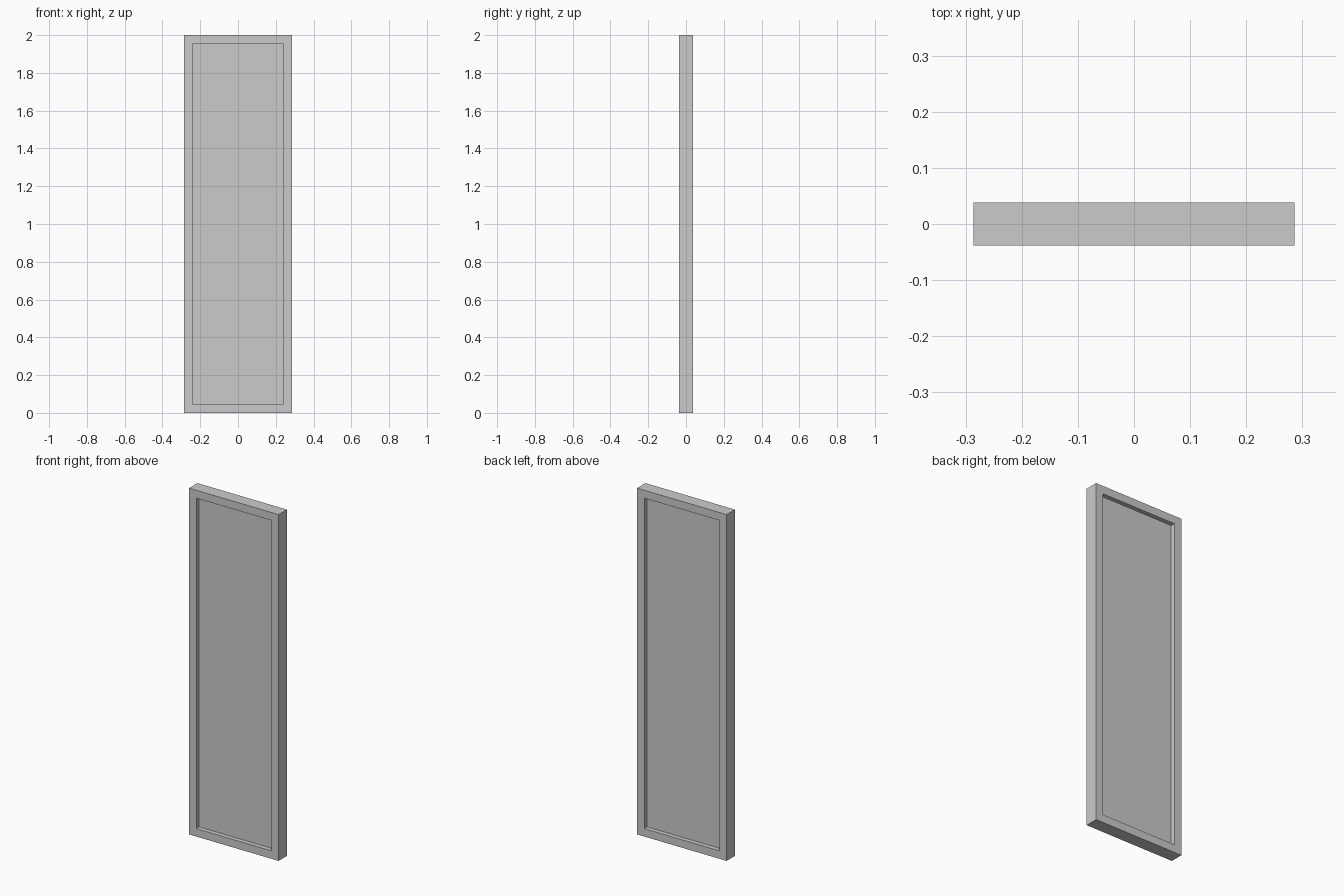
import bpy, bmesh
from mathutils import Vector

if "Cube" in bpy.data.objects:
    bpy.data.objects.remove(bpy.data.objects["Cube"])

WIDTH, DEPTH, HEIGHT = 0.572, 0.076, 2.0
BORDER, RECESS = 0.065, 0.026

# Door slab: a box standing on the ground
bm = bmesh.new()
bmesh.ops.create_cube(bm, size=1.0)
bmesh.ops.scale(bm, vec=(WIDTH, DEPTH, HEIGHT), verts=bm.verts)
bmesh.ops.translate(bm, vec=(0, 0, HEIGHT / 2), verts=bm.verts)
bm.normal_update()

# Recessed panel on the front and back, leaving a raised border
for side in (-1, 1):
    face = next(f for f in bm.faces if f.normal.y * side > 0.9)
    bmesh.ops.inset_individual(bm, faces=[face], thickness=BORDER)
    panel = bmesh.ops.extrude_discrete_faces(bm, faces=[face])["faces"][0]
    bmesh.ops.translate(bm, vec=Vector((0, -side * RECESS, 0)), verts=panel.verts)

bmesh.ops.recalc_face_normals(bm, faces=bm.faces)
mesh = bpy.data.meshes.new("panel_door")
bm.to_mesh(mesh)
bm.free()
bpy.context.collection.objects.link(bpy.data.objects.new("panel_door", mesh))
